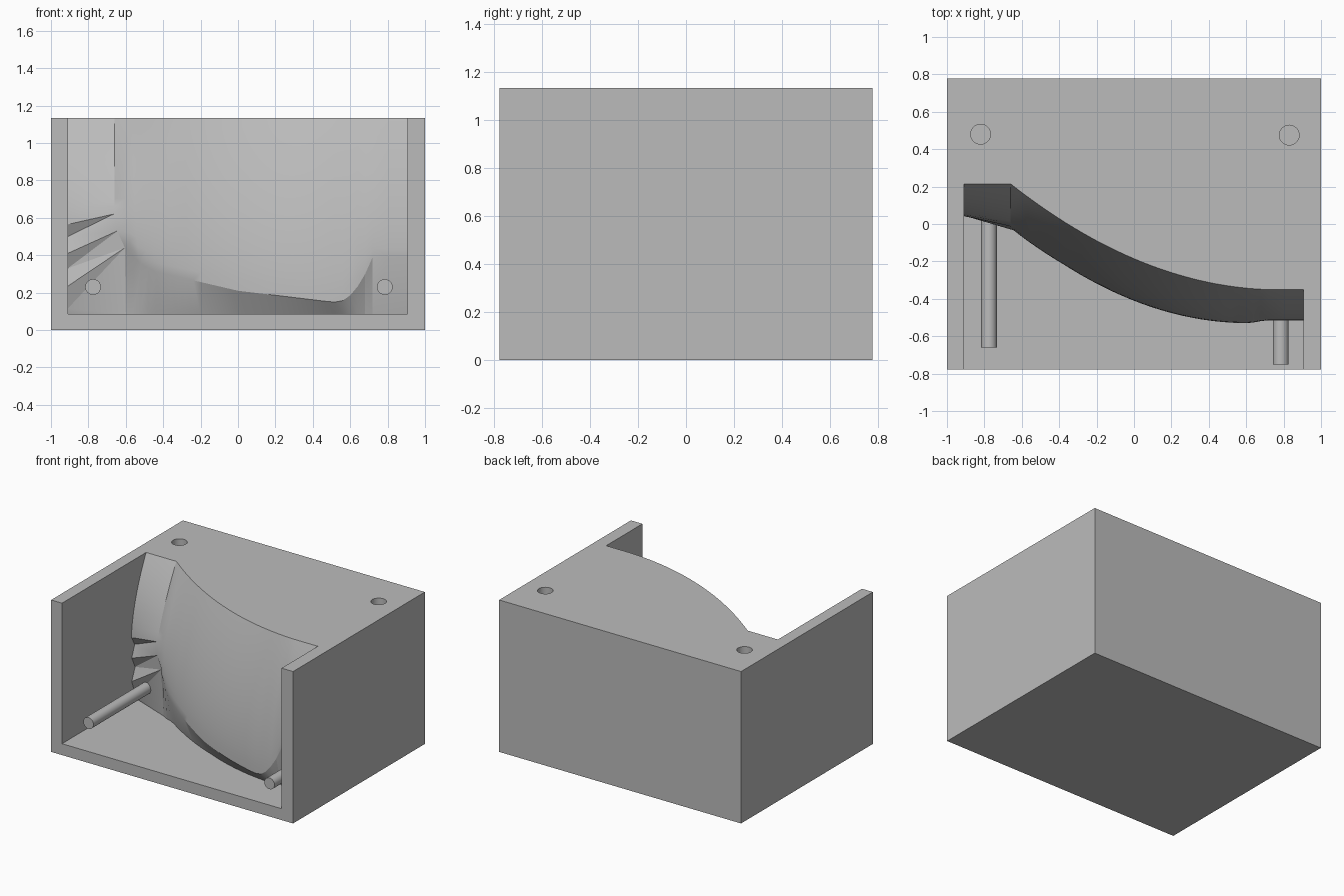
import bpy, bmesh
from math import pi
from mathutils import Matrix

if "Cube" in bpy.data.objects:
    bpy.data.objects.remove(bpy.data.objects["Cube"], do_unlink=True)

TOP, FLOOR, LEFT, RIGHT = 1.135, 0.085, -0.91, 0.905
ROWS = 18  # rows of the moulded wall above its lower lip

grey = bpy.data.materials.new("plain grey")
grey.use_nodes = True
COLOUR = (0.5, 0.5, 0.5, 1)
grey.diffuse_color = COLOUR
grey.node_tree.nodes["Principled BSDF"].inputs["Base Color"].default_value = COLOUR


def make_object(name, bm):
    bmesh.ops.recalc_face_normals(bm, faces=bm.faces)
    mesh = bpy.data.meshes.new(name)
    bm.to_mesh(mesh)
    bm.free()
    mesh.materials.append(grey)
    obj = bpy.data.objects.new(name, mesh)
    bpy.context.collection.objects.link(obj)
    return obj


def cylinder(name, radius, depth, matrix):
    bm = bmesh.new()
    bmesh.ops.create_cone(bm, cap_ends=True, segments=40, radius1=radius,
                          radius2=radius, depth=depth, matrix=matrix)
    return make_object(name, bm)


def smooth(obj):
    bpy.ops.object.select_all(action="DESELECT")
    obj.select_set(True)
    bpy.context.view_layer.objects.active = obj
    bpy.ops.object.shade_smooth_by_angle(angle=pi / 8)


def lookup(points, x):
    for (x0, v0), (x1, v1) in zip(points, points[1:]):
        if x <= x1:
            return v0 + (v1 - v0) * max(0, x - x0) / (x1 - x0)
    return points[-1][1]


# Plan curves of the wall: upper rim, lower lip, lip height, foot of the undercut
LIP_HEIGHT = [(-0.6, 0.44), (-0.53, 0.36), (-0.45, 0.315), (0, 0.21), (0.5, 0.15),
              (0.55, 0.15), (0.62, 0.2), (0.68, 0.3), (0.72, 0.39)]
UNDERCUT = [(-0.6, 0.03), (-0.5, 0.07), (0, 0.08), (0.62, 0.05), (0.9, 0.06)]


def rim_y(x):
    u = min(1, (x + 0.66) / 1.36)
    return 0.215 - 1.07 * u + 0.505 * u * u


def lip_y(x):
    if x > 0.62:
        return lookup([(0.62, -0.53), (0.7, -0.515)], x)
    u = (x + 0.61) / 1.23
    return -0.05 - 0.968 * u + 0.488 * u * u


def main_column(x):
    lip, height = lip_y(x), lookup(LIP_HEIGHT, x)
    column = [(x, lip + lookup(UNDERCUT, x), FLOOR)]
    for k in range(ROWS):
        t = k / (ROWS - 1)
        column.append((x, lip + (rim_y(x) - lip) * t ** 1.7,
                       height + (TOP - height) * t))
    return column


def side_columns():
    """Left strip: a pleated lower half fanning out from the main edge."""
    pleats = [(0.115, 0.09), (0.235, 0.045), (0.33, 0.085),
              (0.41, 0.045), (0.5, 0.08), (0.565, 0.042)]
    outer = [(LEFT, 0.1, FLOOR)] + [(LEFT, y, z) for z, y in pleats]
    inner = [(-0.6, -0.02, FLOOR)]
    for x, z in ((-0.605, 0.44), (-0.645, 0.53), (-0.665, 0.62)):
        inner += [(x, -0.045 + 0.26 * ((z - 0.44) / 0.695) ** 1.5, z)] * 2
    steps = ROWS - len(pleats)
    for k in range(1, steps + 1):
        t = k / steps
        z = 0.62 + (TOP - 0.62) * t
        inner.append((-0.66, -0.045 + 0.26 * ((z - 0.44) / 0.695) ** 1.5, z))
        outer.append((LEFT, 0.042 + 0.173 * t ** 1.7, 0.565 + (TOP - 0.565) * t))
    return [outer, inner]


# Cavity cutter: the moulded wall closed off in front of and above the block
xs = [-0.56 + 0.04 * i for i in range(32)] + [0.72, 0.8, RIGHT]
columns = side_columns() + [main_column(x) for x in xs]
# the rim of the first few main columns leans left to meet the side strip
for column in columns[2:8]:
    x0 = column[0][0]
    weight = (0.32 + x0 + 0.0) / -0.24
    for k in range(1, len(column)):
        x, y, z = column[k]
        t = (k - 1) / (ROWS - 1)
        nx = x - 0.06 * max(0, weight) * t ** 0.5
        lip = lip_y(x)
        column[k] = (nx, lip + (rim_y(nx) - lip) * t ** 1.7, z)

bm = bmesh.new()
grid = []
for column in columns:
    x, y, z = column[-1]
    loop = [(column[0][0], -1, FLOOR)] + column + [(x, y, TOP + 0.2), (x, -1, TOP + 0.2)]
    grid.append([bm.verts.new(p) for p in loop])
for a, b in zip(grid, grid[1:]):
    for i in range(len(a)):
        j = (i + 1) % len(a)
        bm.faces.new((a[i], a[j], b[j], b[i]))
bm.faces.new(grid[0])
bm.faces.new(grid[-1])
bmesh.ops.remove_doubles(bm, verts=bm.verts, dist=0.0005)
bmesh.ops.triangulate(bm, faces=bm.faces)
cutters = [make_object("cavity_cutter", bm)]

# Blind pin holes in the top
for x, y in ((-0.82, 0.48), (0.83, 0.475)):
    cutters.append(cylinder("hole_cutter", 0.053, 0.5, Matrix.Translation((x, y, TOP))))

# Block
bm = bmesh.new()
bmesh.ops.create_cube(bm, size=1, matrix=Matrix.Translation((0, 0, TOP / 2))
                      @ Matrix.Diagonal((2, 1.556, TOP, 1)))
block = make_object("mould_block", bm)
bpy.context.view_layer.objects.active = block
for cutter in cutters:
    cutter.hide_render = True
    mod = block.modifiers.new("cut", "BOOLEAN")
    mod.operation = "DIFFERENCE"
    mod.solver = "EXACT"
    mod.object = cutter
    bpy.ops.object.modifier_apply(modifier=mod.name)
for cutter in cutters:
    bpy.data.objects.remove(cutter, do_unlink=True)
smooth(block)

# Rods standing out of the moulded wall
for name, x, front, back in (("left_rod", 0.785, -0.75, -0.42),
                             ("right_rod", -0.775, -0.66, 0.1)):
    place = Matrix.Translation((x, (front + back) / 2, 0.23)) @ Matrix.Rotation(pi / 2, 4, "X")
    smooth(cylinder(name, 0.042, back - front, place))
